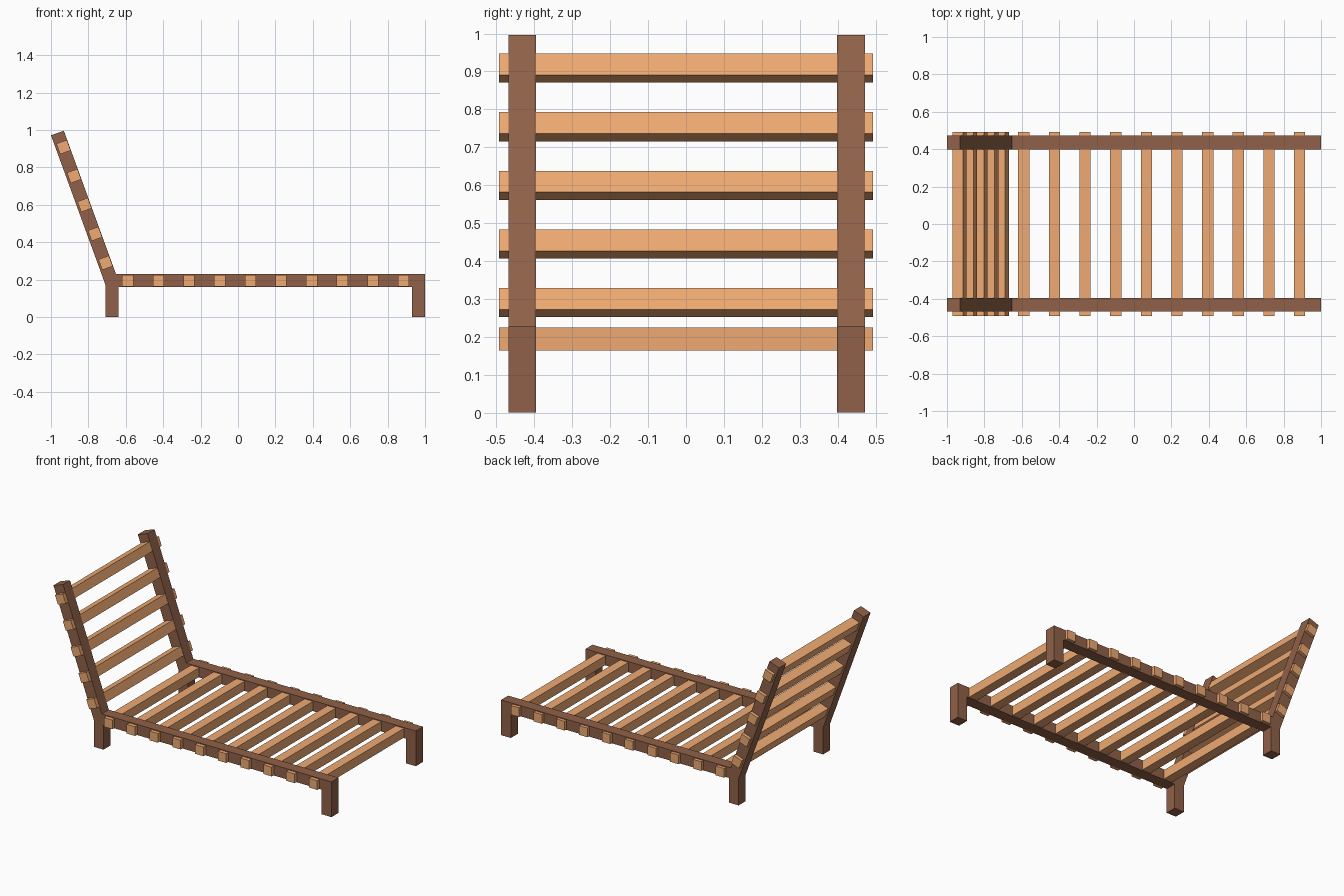
import bpy, math

if "Cube" in bpy.data.objects:
    bpy.data.objects.remove(bpy.data.objects["Cube"])


def material(name, color):
    m = bpy.data.materials.new(name)
    m.diffuse_color = color
    m.use_nodes = True
    m.node_tree.nodes["Principled BSDF"].inputs["Base Color"].default_value = m.diffuse_color
    return m


dark_wood = material("dark_wood", (0.28, 0.12, 0.065, 1))
light_wood = material("light_wood", (0.86, 0.40, 0.17, 1))


def extrude_y(name, profile, y0, y1, mat):
    """Closed prism from an anticlockwise (x, z) profile, spanning y0..y1."""
    n = len(profile)
    verts = [(x, y, z) for y in (y0, y1) for x, z in profile]
    faces = [tuple(range(n)), tuple(range(2 * n - 1, n - 1, -1))]
    faces += [(i, i + n, (i + 1) % n + n, (i + 1) % n) for i in range(n)]
    mesh = bpy.data.meshes.new(name)
    mesh.from_pydata(verts, [], faces)
    mesh.materials.append(mat)
    obj = bpy.data.objects.new(name, mesh)
    bpy.context.collection.objects.link(obj)
    return obj


def slat(name, x, z, tilt=0.0, size=0.06):
    """Square bar running across the width, tilted about y."""
    h = size / 2
    c, s = math.cos(tilt), math.sin(tilt)
    prof = [(x + a * c - b * s, z + a * s + b * c)
            for a, b in ((-h, -h), (h, -h), (h, h), (-h, h))]
    return extrude_y(name, prof, -0.493, 0.493, light_wood)


# Side frames: legs, seat rail and leaning back post in one outline
frame = [(-0.709, 0), (-0.64, 0), (-0.64, 0.16), (0.93, 0.16), (0.93, 0),
         (1, 0), (1, 0.229), (-0.652, 0.229), (-0.931, 0.996),
         (-1, 0.972), (-0.709, 0.173)]
extrude_y("front_side_frame", frame, -0.468, -0.396, dark_wood)
extrude_y("rear_side_frame", frame, 0.399, 0.472, dark_wood)

# Seat slats
for i in range(10):
    slat(f"seat_slat_{i + 1}", -0.589 + i * 0.1638, 0.194)

# Backrest slats, following the 20 degree lean
for i in range(5):
    slat(f"back_slat_{i + 1}", -0.708 - i * 0.0562, 0.29 + i * 0.1547,
         math.radians(20))
